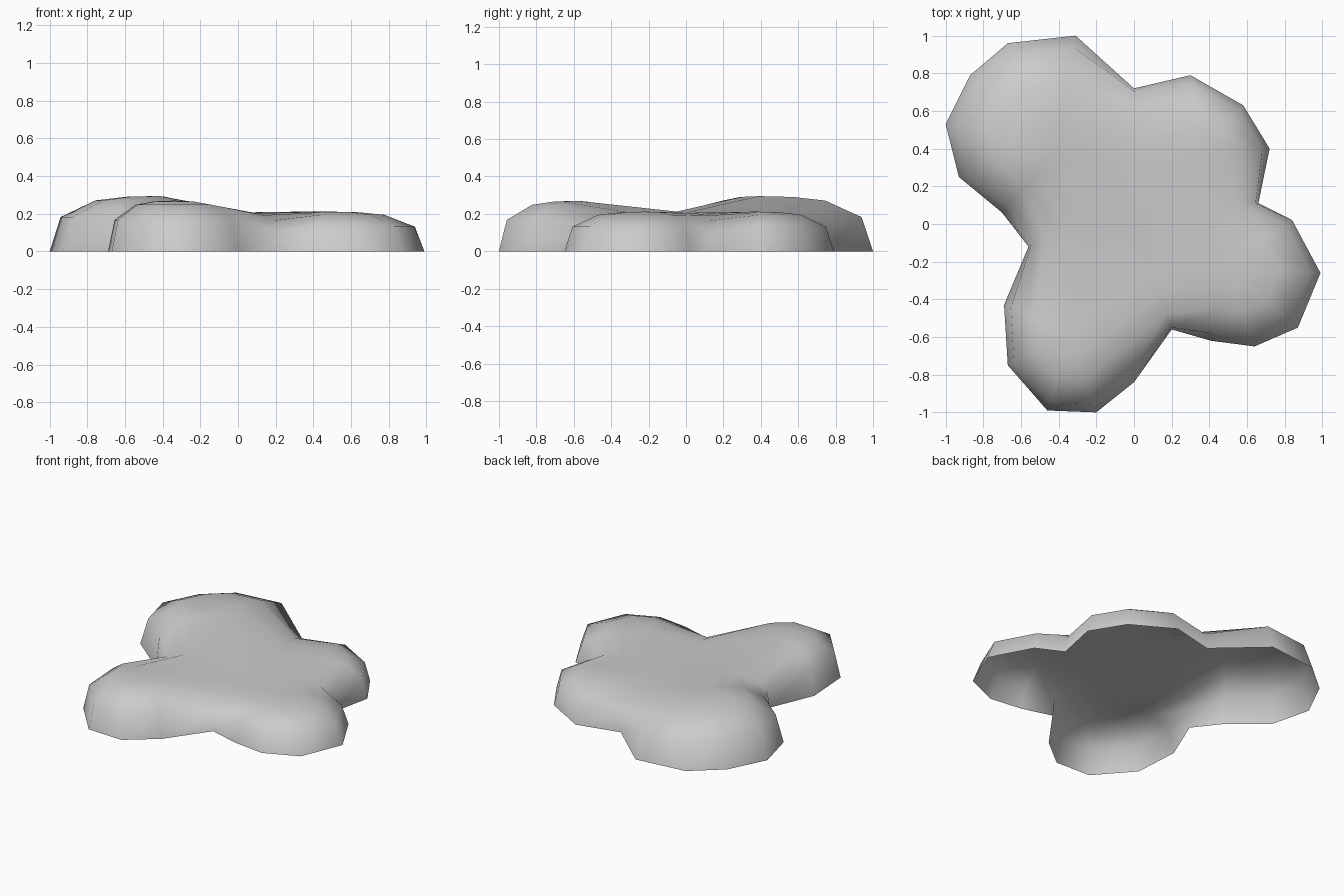
import bpy, bmesh

if "Cube" in bpy.data.objects:
    bpy.data.objects.remove(bpy.data.objects["Cube"])

# Four rounded lobes around the middle, counter-clockwise:
# (valley outline xy, valley inner point xyz, lobe crown xyz, lobe outline xy...)
LOBES = [
    ((.66, .11), (.30, .09, .20), (.35, .38, .212),
     [(.72, .40), (.58, .63), (.30, .79)]),
    ((0, .72), (.08, .28, .205), (-.42, .39, .295),
     [(-.31, 1.0), (-.67, .96), (-.87, .79), (-1.0, .53), (-.93, .25), (-.70, .06)]),
    ((-.56, -.12), (-.25, -.05, .212), (-.34, -.58, .27),
     [(-.69, -.43), (-.67, -.75), (-.46, -.99), (-.20, -1.0), (0, -.84)]),
    ((.20, -.56), (.10, -.28, .203), (.48, -.22, .212),
     [(.41, -.62), (.64, -.65), (.87, -.55), (.99, -.26), (.84, .02)]),
]
# Dome and crease profiles: (inward fraction, height fraction)
DOME = [(0, 0), (.1, .62), (.42, .92), (.7, .985), (1, 1)]
CREASE = [(0, 0), (.04, .55), (.3, .8), (.65, .95), (1, 1)]

bm = bmesh.new()


def rib(start, end, profile):
    """Run of vertices from the ground outline up to an inner point."""
    return [bm.verts.new((start[0] + (end[0] - start[0]) * t,
                          start[1] + (end[1] - start[1]) * t,
                          end[2] * h)) for t, h in profile]


# Ribs around the whole outline
ribs = []
for valley, saddle, crown, outline in LOBES:
    ribs.append(rib(valley, saddle, CREASE))
    ribs += [rib(p, crown, DOME) for p in outline]

# Skin between ribs, closed by a fan over the middle, open underneath
middle = bm.verts.new((0, 0, .207))
for a, b in zip(ribs, ribs[1:] + ribs[:1]):
    for k in range(len(DOME) - 1):
        bm.faces.new((a[k], b[k], b[k + 1], a[k + 1]))
    if (a[-1].co - b[-1].co).length > 1e-4:
        bm.faces.new((a[-1], b[-1], middle))
bmesh.ops.remove_doubles(bm, verts=bm.verts[:], dist=1e-4)
bmesh.ops.recalc_face_normals(bm, faces=bm.faces[:])
if sum(f.normal.z for f in bm.faces) < 0:
    bmesh.ops.reverse_faces(bm, faces=bm.faces[:])

mesh = bpy.data.meshes.new("lobed_mound")
bm.to_mesh(mesh)
bm.free()
for p in mesh.polygons:
    p.use_smooth = True
mound = bpy.data.objects.new("lobed_mound", mesh)
bpy.context.collection.objects.link(mound)
